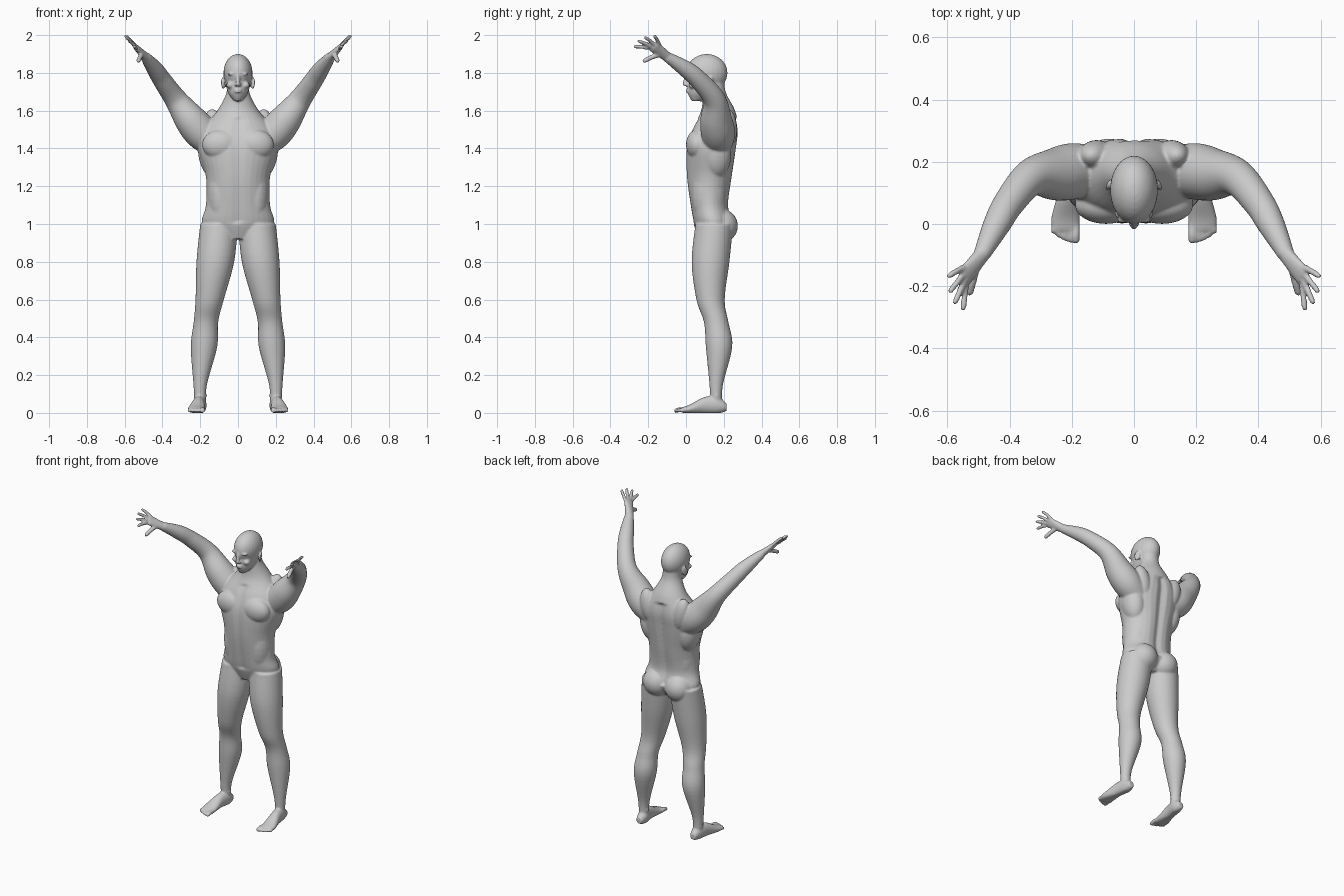
import bpy
import bmesh
import math
from mathutils import Vector, Matrix, Euler

cube = bpy.data.objects.get("Cube")
if cube:
    bpy.data.objects.remove(cube, do_unlink=True)

skin = bpy.data.materials.new("skin_grey")
skin.use_nodes = True
skin.diffuse_color = (0.6, 0.6, 0.6, 1)
skin.node_tree.nodes["Principled BSDF"].inputs["Base Color"].default_value = skin.diffuse_color

X, Y, Z = Vector((1, 0, 0)), Vector((0, 1, 0)), Vector((0, 0, 1))
BOTH, MIDDLE = (1, -1), (1,)
SEGMENTS, STEPS = 32, 6
bm = bmesh.new()


def catmull_rom(a, b, c, d, t):
    return b + t / 2 * (c - a + t * (2 * a - 5 * b + 4 * c - d + t * (3 * (b - c) + d - a)))


def smooth_path(sections):
    """Resample sections (x, y, z, radius) or (x, y, z, radius across, radius deep)."""
    sections = [section if len(section) == 5 else (*section, section[-1]) for section in sections]
    last = len(sections) - 1
    result = []
    for i in range(last):
        around = [sections[min(max(i + k, 0), last)] for k in (-1, 0, 1, 2)]
        for step in range(STEPS):
            result.append([catmull_rom(*values, step / STEPS) for values in zip(*around)])
    return result + [sections[last]]


def loft(sections, side=X, axis=None, sides=BOTH, shape=None):
    """Closed skin over elliptical rings, square to the axis or to the path."""
    path = smooth_path(sections)
    centres = [Vector(section[:3]) for section in path]
    for sign in sides:
        rings = []
        for i, (centre, section) in enumerate(zip(centres, path)):
            ahead = centres[min(i + 1, len(path) - 1)]
            behind = centres[max(i - 1, 0)]
            normal = axis or (ahead - behind).normalized()
            across = (side - normal * side.dot(normal)).normalized()
            deep = normal.cross(across)
            ring = []
            for k in range(SEGMENTS):
                angle = math.tau * k / SEGMENTS
                point = (centre + across * math.cos(angle) * section[3]
                         + deep * math.sin(angle) * section[4])
                if shape:
                    point = shape(point, centre)
                ring.append(bm.verts.new((point.x * sign, point.y, max(point.z, 0))))
            rings.append(ring)
        for low, high in zip(rings, rings[1:]):
            for k in range(SEGMENTS):
                n = (k + 1) % SEGMENTS
                bm.faces.new((low[k], low[n], high[n], high[k]))
        bm.faces.new(rings[0][::-1])
        bm.faces.new(rings[-1])


def stack(levels, shape=None):
    """Upright middle part from levels (height, half width, front y, back y)."""
    sections = [(0, (front + back) / 2, height, width, (back - front) / 2)
                for height, width, front, back in levels]
    loft(sections, axis=Z, sides=MIDDLE, shape=shape)


def blob(centre, size, turn=(0, 0, 0), sides=BOTH):
    """Ellipsoid muscle or feature, mirrored when it has two sides."""
    rotation = Euler([math.radians(angle) for angle in turn]).to_matrix().to_4x4()
    for sign in sides:
        place = (Matrix.Diagonal((sign, 1, 1, 1)) @ Matrix.Translation(centre)
                 @ rotation @ Matrix.Diagonal((*size, 1)))
        bmesh.ops.create_uvsphere(bm, u_segments=24, v_segments=16, radius=1, matrix=place)


def digit(root, tip, radius):
    """Finger, thumb or toe: a slightly arched, tapering tube."""
    middle = root.lerp(tip, .5) + Z * radius / 3
    end = root.lerp(tip, .9)
    loft([(*root, radius), (*middle, radius), (*end, radius * .9), (*tip, radius * .3)])


def furrow(point, centre):
    """Fuller corners, with a groove along the spine and the breastbone."""
    if 1 < point.z < 1.55:
        depth = .02 if point.y > centre.y else -.01
        point.y -= depth * math.exp(-(point.x / .03) ** 2)
    return point


# Torso, shoulder slope and neck
stack([(.92, .1, .07, .2), (1, .19, .04, .25), (1.1, .17, .02, .23), (1.25, .17, 0, .25),
       (1.4, .21, 0, .27), (1.5, .19, .03, .28), (1.6, .11, .08, .26),
       (1.7, .06, .09, .21), (1.8, .06, .1, .2)], shape=furrow)

# Chest, shoulder blades, flanks, waist and buttocks
blob((.09, .06, 1.42), (.1, .06, .08))
blob((.12, .22, 1.5), (.055, .05, .11), (0, 12, 0))
blob((.14, .16, 1.37), (.07, .08, .13), (0, 8, 0))
blob((.09, .12, 1.17), (.075, .09, .2))
blob((.08, .185, .99), (.09, .09, .09))

# Legs
loft([(.1, .15, 1, .1), (.12, .13, .8, .1), (.15, .13, .6, .075), (.17, .16, .48, .065),
      (.18, .175, .35, .07), (.2, .16, .15, .036), (.2, .16, .04, .03)], axis=Z)
blob((.2, .16, .09), (.036, .02, .02))

# Feet, then toes fanned from the big one to the little one
loft([(.2, .215, .03, .02), (.2, .17, .04, .034, .045), (.21, .1, .04, .035, .045),
      (.22, .02, .02, .046, .024), (.22, -.02, .015, .044, .015)], axis=-Y)
for i in range(5):
    root = Vector((.187 + .017 * i, 0, .015))
    reach = Vector((.001 * i, .002 * i * i - .063, -.005))
    digit(root, root + reach, .01 if i else .013)

# Arms
wrist = Vector((.49, -.1, 1.885))
loft([(.12, .17, 1.42, .075), (.19, .17, 1.48, .09), (.25, .16, 1.55, .085),
      (.33, .15, 1.66, .06), (.4, .07, 1.76, .05), (.44, 0, 1.82, .044),
      (*wrist, .027)], side=Y)

# Hands: palm, four fingers fanned between index and little, and thumb
index_root, index_tip = Vector((.54, -.2, 1.93)), Vector((.55, -.28, 1.94))
little_root, little_tip = Vector((.55, -.14, 1.95)), Vector((.6, -.17, 2))
knuckles = index_root.lerp(little_root, .5)
loft([(*wrist.lerp(knuckles, t), .027 + .01 * t, .023 - .01 * t) for t in (-.1, .3, .6, 1)],
     side=little_root - index_root)
for i in range(4):
    t = i / 3
    longer = (knuckles - wrist).normalized() * .025 * math.sin(math.pi * t)
    digit(index_root.lerp(little_root, t), index_tip.lerp(little_tip, t) + longer, .01)
digit(wrist.lerp(index_root, .3), Vector((.53, -.23, 1.86)), .013)

# Skull and jaw
blob((0, .11, 1.8), (.077, .11, .1), sides=MIDDLE)
stack([(1.65, .02, .03, .08), (1.69, .05, .01, .15), (1.74, .065, .01, .19), (1.81, .07, .01, .2)])

# Face: brow, cheeks, eyes, nose and lips
blob((.03, .02, 1.795), (.027, .016, .008), (0, 8, -18))
blob((.04, .035, 1.735), (.022, .022, .018))
blob((.03, .026, 1.772), (.014, .012, .007))
loft([(0, .006, 1.8, .008), (0, -.006, 1.74, .012), (0, .005, 1.73, .01)], axis=-Z, sides=MIDDLE)
blob((.01, .002, 1.737), (.009, .01, .007))
for height in (1.7, 1.71):
    blob((0, .01, height), (.02, .013, .005), sides=MIDDLE)

# Ears
blob((.079, .125, 1.745), (.008, .02, .034), (-12, 8, 25))

# Fuse every part into one continuous skin
mesh = bpy.data.meshes.new("body")
bmesh.ops.recalc_face_normals(bm, faces=bm.faces)
bm.to_mesh(mesh)
bm.free()
body = bpy.data.objects.new("body", mesh)
bpy.context.collection.objects.link(body)
mesh.materials.append(skin)
bpy.context.view_layer.objects.active = body
body.select_set(True)

fuse = body.modifiers.new("fuse", 'REMESH')
fuse.mode = 'VOXEL'
fuse.voxel_size = .0055
relax = body.modifiers.new("relax", 'SMOOTH')
relax.factor = .5
relax.iterations = 7
for modifier in (fuse.name, relax.name):
    bpy.ops.object.modifier_apply(modifier=modifier)
bpy.ops.object.shade_smooth()
